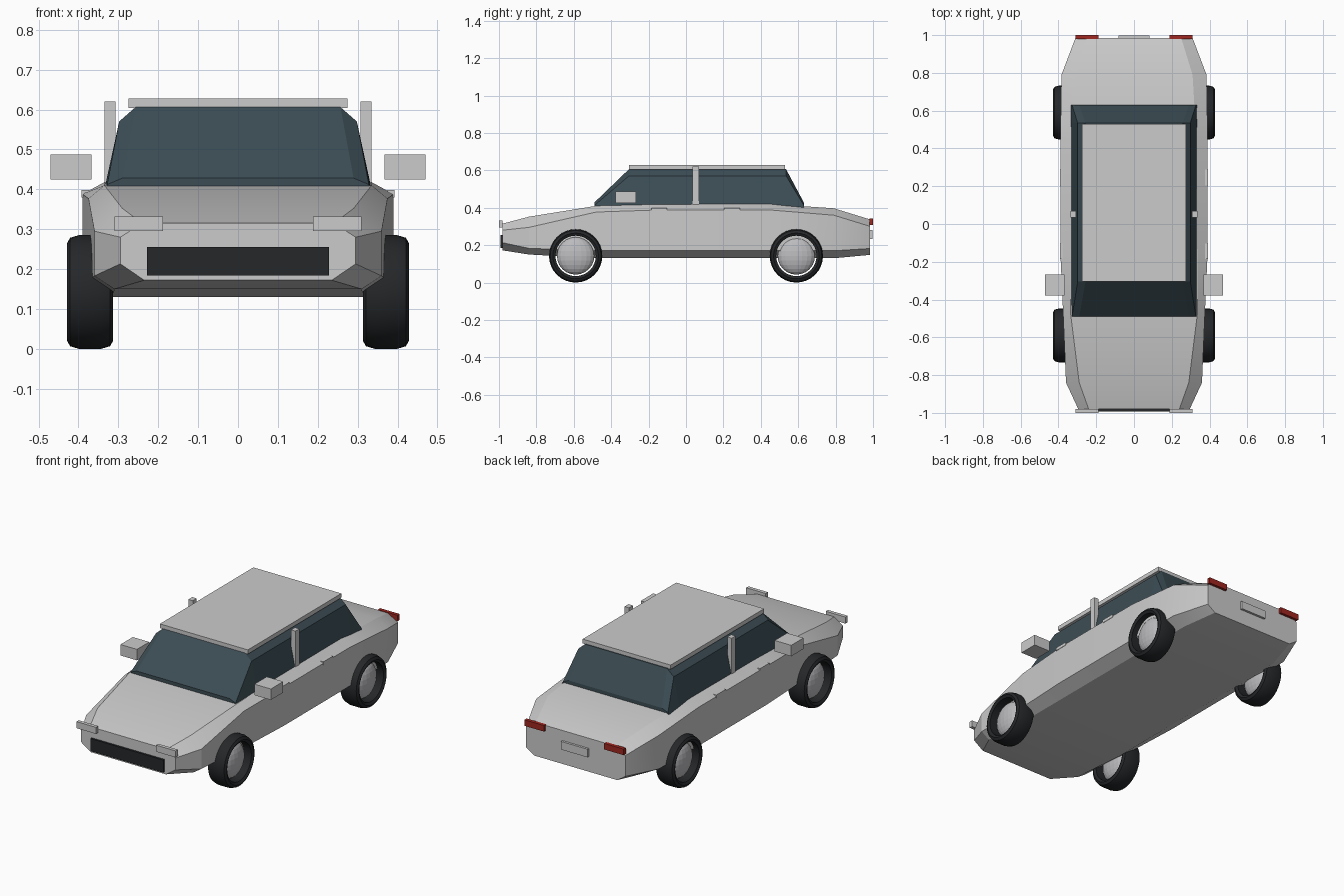
import bpy, bmesh, math

if "Cube" in bpy.data.objects:
    bpy.data.objects.remove(bpy.data.objects["Cube"])

def material(name, rgb):
    m = bpy.data.materials.new(name)
    m.diffuse_color = (*rgb, 1)
    m.use_nodes = True
    m.node_tree.nodes["Principled BSDF"].inputs["Base Color"].default_value = m.diffuse_color
    return m

GLASS = material("glass", (0.045, 0.075, 0.09))
BLACK = material("black", (0.018, 0.02, 0.022))
LIGHT = material("light", (0.65, 0.65, 0.65))
METAL = material("metal", (0.5, 0.5, 0.52))
RED = material("red", (0.35, 0.02, 0.015))

def finish(name, bm, mat=None, smooth=None):
    bmesh.ops.recalc_face_normals(bm, faces=bm.faces)
    me = bpy.data.meshes.new(name)
    bm.to_mesh(me)
    bm.free()
    ob = bpy.data.objects.new(name, me)
    bpy.context.collection.objects.link(ob)
    if mat:
        me.materials.append(mat)
    if smooth:
        bpy.ops.object.select_all(action='DESELECT')
        ob.select_set(True)
        bpy.context.view_layer.objects.active = ob
        bpy.ops.object.shade_smooth_by_angle(angle=math.radians(smooth))
    return ob

def box(name, x, y, z, mat=None, mirror=False):
    """Box from (min, max) ranges, optionally repeated on the other side."""
    for s in ((1, -1) if mirror else (1,)):
        bm = bmesh.new()
        bmesh.ops.create_cube(bm, size=1)
        for v in bm.verts:
            v.co = [(a + b) / 2 * k + c * (b - a)
                    for (a, b), c, k in zip((x, y, z), v.co, (s, 1, 1))]
        finish(name if s == 1 else name + "_left", bm, mat)

def loft(name, sections, mat=None, smooth=None):
    """Skin half cross-sections (y, [(x, z), ...]) mirrored into closed rings."""
    bm = bmesh.new()
    rings = []
    for y, half in sections:
        pts = half + [(-x, z) for x, z in reversed(half)]
        rings.append([bm.verts.new((x, y, z)) for x, z in pts])
    n = len(rings[0])
    for a, b in zip(rings, rings[1:]):
        for i in range(n):
            j = (i + 1) % n
            bm.faces.new((a[i], a[j], b[j], b[i]))
    bm.faces.new(rings[0])
    bm.faces.new(rings[-1])
    return finish(name, bm, mat, smooth)

# Body: y, then half section (bottom, lower side, shoulder, top)
loft("body", [
    (-0.98, [(0.235, 0.172), (0.295, 0.213), (0.295, 0.28), (0.24, 0.315)]),
    (-0.84, [(0.31, 0.15), (0.36, 0.183), (0.36, 0.295), (0.29, 0.352)]),
    (-0.48, [(0.315, 0.13), (0.375, 0.17), (0.375, 0.377), (0.335, 0.41)]),
    (-0.15, [(0.315, 0.13), (0.39, 0.17), (0.39, 0.388), (0.335, 0.418)]),
    (0.45, [(0.315, 0.13), (0.39, 0.17), (0.39, 0.388), (0.33, 0.42)]),
    (0.79, [(0.31, 0.13), (0.384, 0.17), (0.384, 0.36), (0.31, 0.397)]),
    (0.985, [(0.26, 0.148), (0.31, 0.182), (0.31, 0.3), (0.25, 0.337)]),
], smooth=20)

# Glass cabin and roof
low = [(0.335, 0.395), (0.328, 0.412), (0.29, 0.428)]
high = [(0.335, 0.40), (0.298, 0.57), (0.257, 0.606)]
loft("cabin_glass", [(-0.49, low), (-0.305, high), (0.535, high), (0.63, low)], GLASS)
box("roof", (-0.275, 0.275), (-0.305, 0.53), (0.604, 0.628))

# Side fittings
box("door_pillar", (0.307, 0.335), (0.035, 0.07), (0.412, 0.62), mirror=True)
box("side_mirror", (0.367, 0.47), (-0.378, -0.268), (0.425, 0.487), mirror=True)
box("front_door_handle", (0.375, 0.392), (-0.185, -0.102), (0.38, 0.398), mirror=True)
box("rear_door_handle", (0.375, 0.392), (0.203, 0.288), (0.38, 0.398), mirror=True)

# Front and rear fittings
box("grille", (-0.228, 0.228), (-0.992, -0.972), (0.184, 0.255), BLACK)
box("headlight", (0.188, 0.31), (-1.0, -0.98), (0.295, 0.332), LIGHT, True)
box("tail_light", (0.188, 0.31), (0.98, 1.0), (0.308, 0.342), RED, True)
box("rear_plate", (-0.083, 0.083), (0.982, 0.998), (0.234, 0.28), LIGHT)

# Wheels: revolved tyre with a flattened ball hub
TYRE = [(-0.05, 0.108), (-0.058, 0.122), (-0.05, 0.136), (-0.028, 0.1425),
        (0.028, 0.1425), (0.05, 0.136), (0.058, 0.122), (0.05, 0.108)]

def wheel(name, cx, cy, cz=0.1425, seg=32):
    bm = bmesh.new()
    rings = []
    for k in range(seg):
        a = math.tau * k / seg
        rings.append([bm.verts.new((cx + x, cy + r * math.cos(a), cz + r * math.sin(a)))
                      for x, r in TYRE])
    n = len(TYRE)
    for k in range(seg):
        a, b = rings[k], rings[(k + 1) % seg]
        for i in range(n):
            j = (i + 1) % n
            bm.faces.new((a[i], a[j], b[j], b[i]))
    finish(name + "_tyre", bm, BLACK, 20)
    bm = bmesh.new()
    bmesh.ops.create_uvsphere(bm, u_segments=20, v_segments=12, radius=0.1)
    for v in bm.verts:
        v.co = (cx + v.co.x * 0.45, cy + v.co.y, cz + v.co.z)
    finish(name + "_hub", bm, METAL)

for end, y in (("front", -0.59), ("rear", 0.59)):
    for side, s in (("right", 1), ("left", -1)):
        wheel(f"{end}_{side}_wheel", s * 0.371, y)
